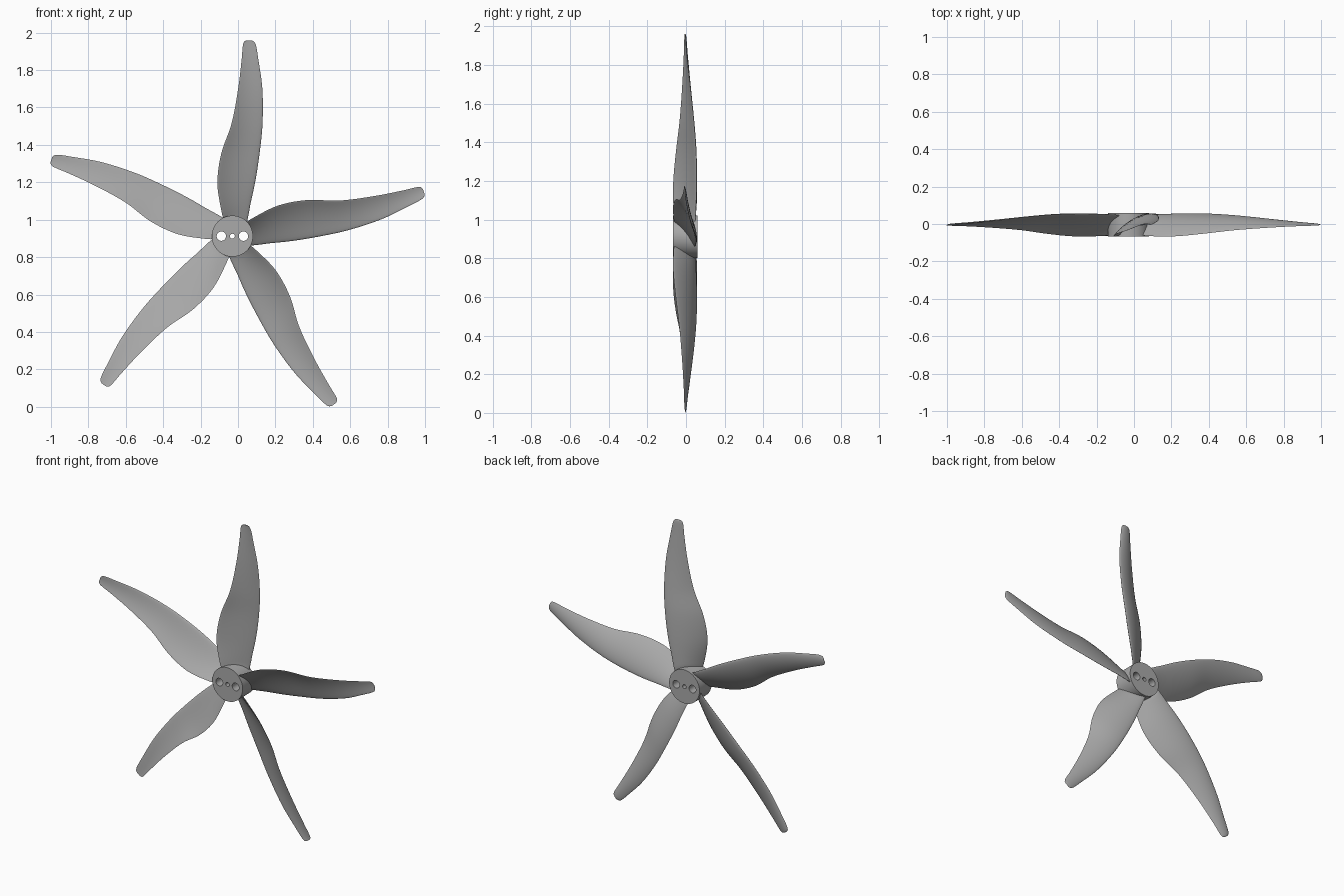
import bpy, bmesh, math
from mathutils import Matrix, Vector

if "Cube" in bpy.data.objects:
    bpy.data.objects.remove(bpy.data.objects["Cube"], do_unlink=True)

CENTRE = Vector((-0.03, 0, 0.912))

grey = bpy.data.materials.new("plain_grey")
grey.use_nodes = True
grey.diffuse_color = (0.4, 0.4, 0.4, 1)
grey.node_tree.nodes["Principled BSDF"].inputs["Base Color"].default_value = (0.4, 0.4, 0.4, 1)


def finish(name, bm):
    mesh = bpy.data.meshes.new(name)
    bmesh.ops.recalc_face_normals(bm, faces=bm.faces)
    bm.to_mesh(mesh)
    bm.free()
    mesh.materials.append(grey)
    obj = bpy.data.objects.new(name, mesh)
    bpy.context.collection.objects.link(obj)
    return obj


def smooth(obj, angle):
    bpy.ops.object.select_all(action="DESELECT")
    obj.select_set(True)
    bpy.context.view_layer.objects.active = obj
    bpy.ops.object.shade_smooth_by_angle(angle=math.radians(angle))


def cylinder(name, radius, front, back, x=0, sides=64):
    bm = bmesh.new()
    place = Matrix.Translation(CENTRE + Vector((x, (front + back) / 2, 0)))
    bmesh.ops.create_cone(bm, cap_ends=True, segments=sides, radius1=radius, radius2=radius,
                          depth=back - front, matrix=place @ Matrix.Rotation(math.pi / 2, 4, "X"))
    return finish(name, bm)


# Hub with two bolt holes and a shaft hole
hub = cylinder("hub", 0.11, -0.066, 0.06)
for x, radius in ((-0.059, 0.025), (0, 0.013), (0.059, 0.025)):
    cutter = cylinder("hole_cutter", radius, -0.2, 0.2, x, 32)
    cutter.hide_render = True
    cut = hub.modifiers.new("hole", "BOOLEAN")
    cut.operation, cut.solver, cut.object = "DIFFERENCE", "EXACT", cutter
    bpy.context.view_layer.objects.active = hub
    bpy.ops.object.modifier_apply(modifier=cut.name)
    bpy.data.objects.remove(cutter, do_unlink=True)
smooth(hub, 35)

# Blade stations: radius, trailing edge x and y, leading edge x and y
STATIONS = [
    (0.08, -0.046, -0.058, 0.076, 0.045),
    (0.12, -0.056, -0.064, 0.084, 0.05),
    (0.28, -0.080, -0.066, 0.120, 0.055),
    (0.44, -0.060, -0.052, 0.145, 0.052),
    (0.60, -0.005, -0.033, 0.161, 0.040),
    (0.79, 0.031, -0.019, 0.160, 0.020),
    (0.95, 0.050, -0.011, 0.138, 0.004),
    (1.02, 0.056, -0.009, 0.126, -0.002),
    (1.04, 0.063, -0.008, 0.116, -0.004),
    (1.047, 0.076, -0.007, 0.104, -0.005),
]


def spline(a, b, c, d, t):
    # Tangents scaled by the uneven station spacing
    h = c[0] - b[0]
    out = []
    for i in range(len(b)):
        m0 = (c[i] - a[i]) / (c[0] - a[0]) * h
        m1 = (d[i] - b[i]) / (d[0] - b[0]) * h
        t2, t3 = t * t, t * t * t
        out.append((2*t3 - 3*t2 + 1) * b[i] + (t3 - 2*t2 + t) * m0
                   + (3*t2 - 2*t3) * c[i] + (t3 - t2) * m1)
    return out


def blade_rows(steps=6):
    s = [STATIONS[0]] + STATIONS + [STATIONS[-1]]
    rows = []
    for k in range(1, len(s) - 2):
        rows += [spline(*s[k - 1:k + 3], j / steps) for j in range(steps)]
    return rows + [STATIONS[-1]]


def section(row, count=14):
    # Cambered aerofoil loop, bulging towards the back
    r, xt, yt, xl, yl = row
    trail, lead = Vector((xt, yt)), Vector((xl, yl))
    chord = (lead - trail).length
    normal = Vector((yt - yl, xl - xt)).normalized()
    for i in range(2 * count):
        a = math.pi * i / count
        u = (1 - math.cos(a)) / 2
        thick = 0.055 * chord * math.sin(a) * (0.45 + 0.55 * u)
        camber = 0.07 * chord * 4 * u * (1 - u)
        p = trail.lerp(lead, u) + normal * (camber + thick)
        # The root follows the round hub
        fade = max(0, 1 - (r - 0.08) / 0.1)
        z = r + fade * (math.sqrt(max(0.01 - p.x ** 2, 0)) - 0.08)
        yield Vector((p.x, p.y, z))


# Five equal blades around the hub
for n in range(5):
    bm = bmesh.new()
    turn = Matrix.Translation(CENTRE) @ Matrix.Rotation(math.tau * n / 5, 4, "Y")
    loops = [[bm.verts.new(turn @ p) for p in section(row)] for row in blade_rows()]
    for low, high in zip(loops, loops[1:]):
        for i in range(len(low)):
            j = (i + 1) % len(low)
            bm.faces.new((low[i], low[j], high[j], high[i]))
    bm.faces.new(loops[0])
    bm.faces.new(loops[-1])
    smooth(finish(f"blade_{n + 1}", bm), 50)
